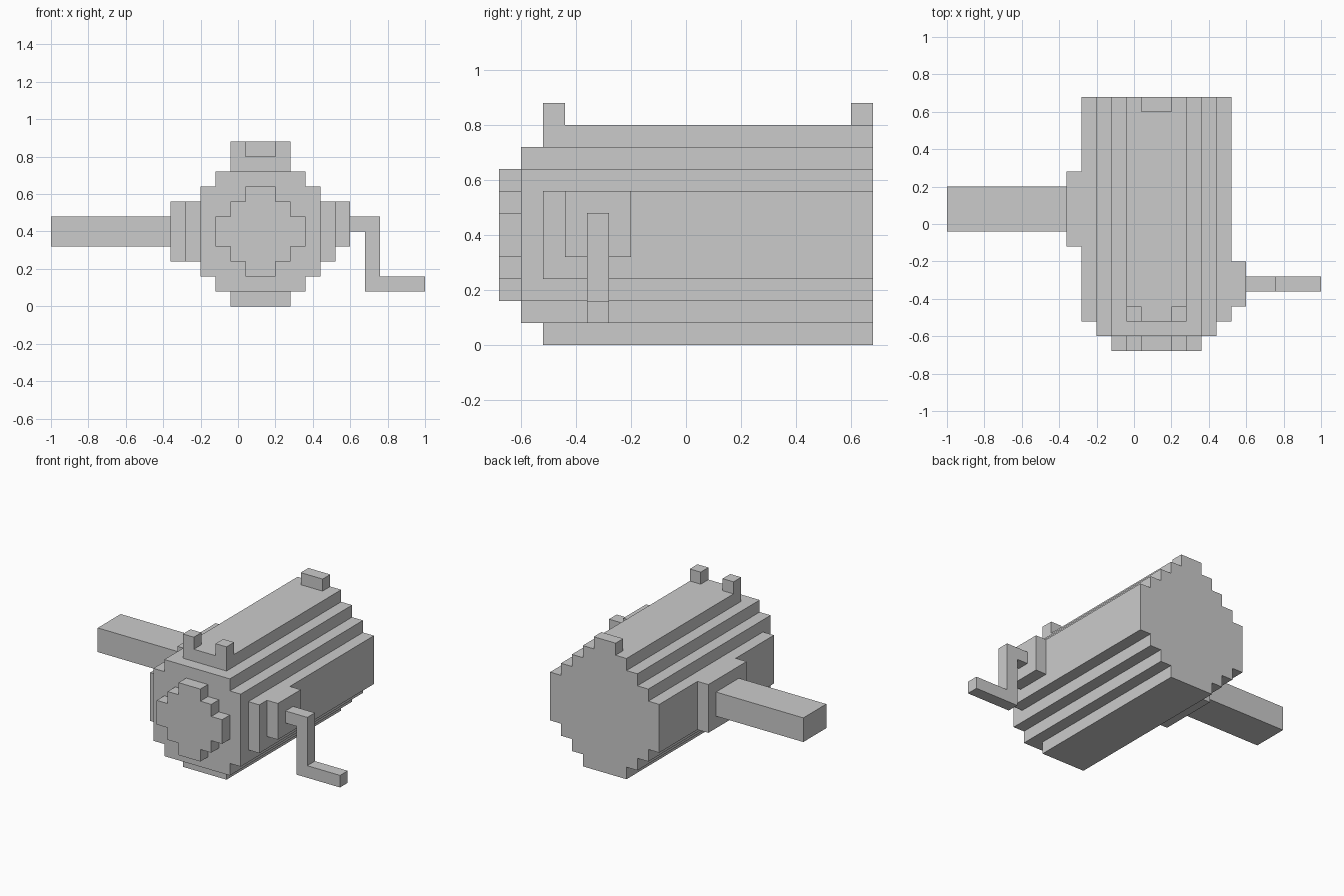
import bpy, bmesh

if "Cube" in bpy.data.objects:
    bpy.data.objects.remove(bpy.data.objects["Cube"])

U = 0.08            # one voxel
CX, CZ = 0.12, 0.4  # axis of the drum


def prism(name, outline, y0, y1):
    """Extrude a closed x/z outline from y0 to y1."""
    bm = bmesh.new()
    face = bm.faces.new([bm.verts.new((x, y0, z)) for x, z in outline])
    ext = bmesh.ops.extrude_face_region(bm, geom=[face])
    verts = [g for g in ext["geom"] if isinstance(g, bmesh.types.BMVert)]
    bmesh.ops.translate(bm, verts=verts, vec=(0, y1 - y0, 0))
    bmesh.ops.recalc_face_normals(bm, faces=bm.faces)
    mesh = bpy.data.meshes.new(name)
    bm.to_mesh(mesh)
    bm.free()
    obj = bpy.data.objects.new(name, mesh)
    bpy.context.collection.objects.link(obj)
    return obj


def box(name, x0, x1, y0, y1, z0, z1):
    return prism(name, [(x0, z0), (x1, z0), (x1, z1), (x0, z1)], y0, y1)


def stepped_disc(name, corners, y0, y1):
    """Blocky disc: quadrant stair corners (in voxels) mirrored to all four."""
    stair = []
    for i, (a, b) in enumerate(corners):
        stair.append((a, b))
        if i + 1 < len(corners):
            stair.append((corners[i + 1][0], b))
    loop = stair + [(-a, b) for a, b in reversed(stair)]
    loop += [(-a, -b) for a, b in stair] + [(a, -b) for a, b in reversed(stair)]
    return prism(name, [(CX + a * U, CZ + b * U) for a, b in loop], y0, y1)


# Drum and the two stepped layers of its front end
stepped_disc("drum_body", [(5, 2), (4, 3), (3, 4), (2, 5)], -0.52, 0.68)
stepped_disc("front_rim", [(4, 3), (3, 4)], -0.60, -0.52)
stepped_disc("front_cap", [(3, 1), (2, 2), (1, 3)], -0.68, -0.60)

# Lugs on top: one at the back, a pair at the front
box("rear_lug", 0.04, 0.20, 0.60, 0.68, 0.80, 0.88)
for side, x in (("left", -0.04), ("right", 0.20)):
    box("front_lug_" + side, x, x + U, -0.52, -0.44, 0.80, 0.88)

# Side arm with its mounting plate
box("arm_plate", -0.36, -0.28, -0.12, 0.28, 0.24, 0.56)
box("side_arm", -1.00, -0.36, -0.04, 0.20, 0.32, 0.48)

# Crank with its mounting plate
box("crank_plate", 0.52, 0.60, -0.44, -0.20, 0.32, 0.56)
prism("crank_handle", [(0.60, 0.40), (0.68, 0.40), (0.68, 0.08), (1.00, 0.08),
                       (1.00, 0.16), (0.76, 0.16), (0.76, 0.48), (0.60, 0.48)],
      -0.36, -0.28)
